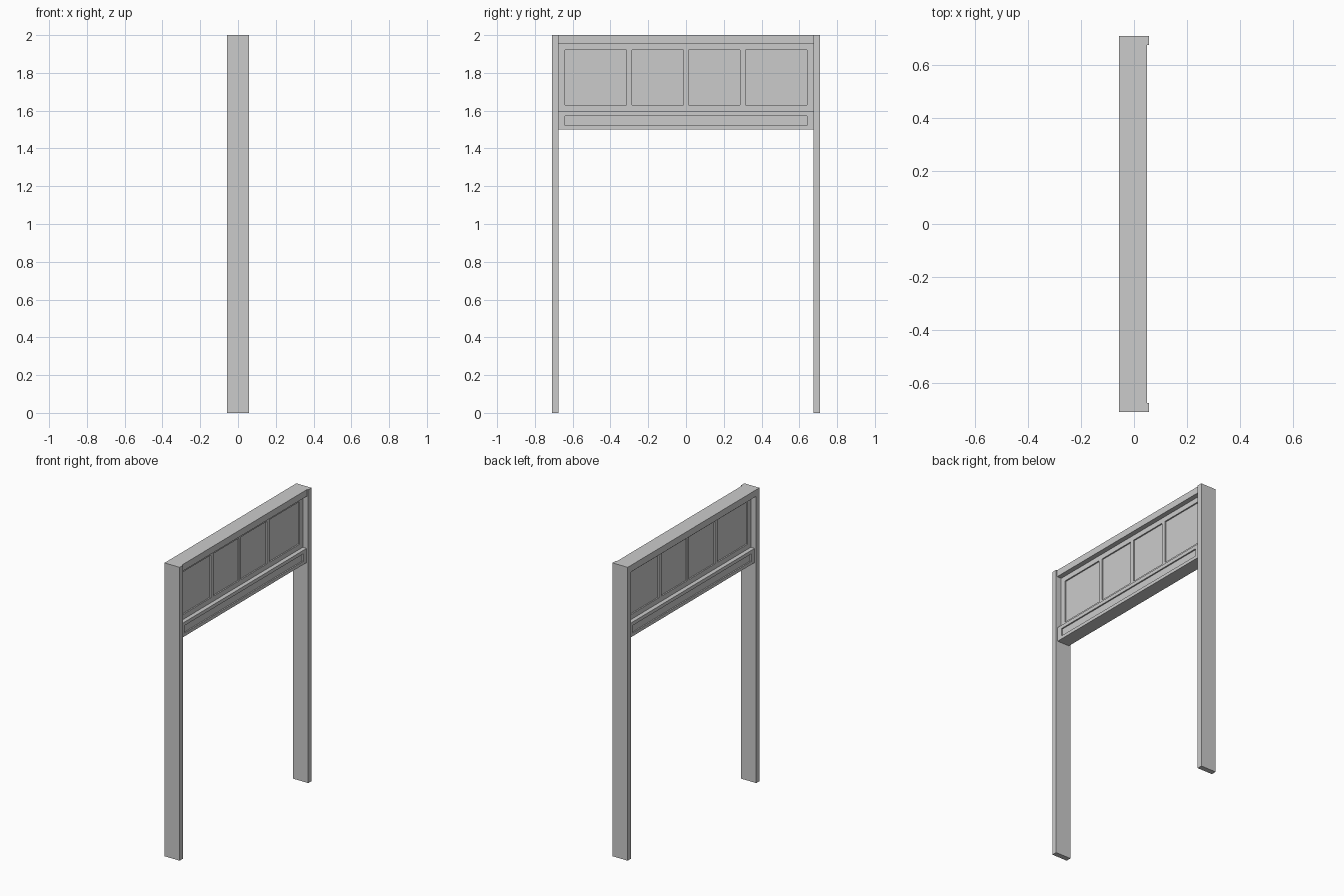
import bpy, bmesh
from mathutils import Vector

if "Cube" in bpy.data.objects:
    bpy.data.objects.remove(bpy.data.objects["Cube"])


def box(name, lo, hi):
    bm = bmesh.new()
    bmesh.ops.create_cube(bm, size=1)
    lo, hi = Vector(lo), Vector(hi)
    for v in bm.verts:
        v.co = Vector([(v.co[i] + 0.5) * (hi[i] - lo[i]) + lo[i] for i in range(3)])
    return finish(name, bm)


def finish(name, bm):
    bmesh.ops.recalc_face_normals(bm, faces=bm.faces)
    me = bpy.data.meshes.new(name)
    bm.to_mesh(me)
    bm.free()
    ob = bpy.data.objects.new(name, me)
    bpy.context.collection.objects.link(ob)
    return ob


def panelled(name, ys, zs, half, sunk):
    """Two-sided slab; every odd cell of the y/z layout is a sunk panel."""
    bm = bmesh.new()

    def quad(a, b, c, d):
        bm.faces.new([bm.verts.new(p) for p in (a, b, c, d)])

    for i in range(len(ys) - 1):
        for j in range(len(zs) - 1):
            y0, y1, z0, z1 = ys[i], ys[i + 1], zs[j], zs[j + 1]
            ring = [(y0, z0), (y1, z0), (y1, z1), (y0, z1)]
            inset = i % 2 and j % 2
            x = sunk if inset else half
            for s in (1, -1):
                quad(*[(s * x, y, z) for y, z in ring])
                if inset:
                    for k in range(4):
                        a, b = ring[k], ring[(k + 1) % 4]
                        quad((s * half, *a), (s * half, *b), (s * sunk, *b), (s * sunk, *a))
    # outer edges joining the two faces
    rim = [(y, zs[0]) for y in ys] + [(ys[-1], z) for z in zs[1:]]
    rim += [(y, zs[-1]) for y in ys[-2::-1]] + [(ys[0], z) for z in zs[-2:0:-1]]
    for k in range(len(rim)):
        a, b = rim[k], rim[(k + 1) % len(rim)]
        quad((half, *a), (half, *b), (-half, *b), (-half, *a))
    bmesh.ops.remove_doubles(bm, verts=bm.verts, dist=1e-5)
    return finish(name, bm)


D, W, INNER = 0.057, 0.71, 0.675

# side posts
for side, name in ((-1, "left_post"), (1, "right_post")):
    y0, y1 = sorted((side * INNER, side * W))
    box(name, (-D, y0, 0), (D, y1, 2))

# top beam, slightly set back on one face
box("top_beam", (-D, -INNER, 1.955), (0.049, INNER, 2))

# upper board with four sunk panels
panelled("upper_panel",
         [-INNER, -0.64, -0.315, -0.287, -0.012, 0.012, 0.287, 0.315, 0.64, INNER],
         [1.597, 1.631, 1.921, 1.955], 0.016, 0.007)

# lower rail with one long sunk panel
panelled("lower_rail", [-INNER, -0.64, 0.64, INNER],
         [1.5, 1.522, 1.573, 1.597], 0.045, 0.036)
